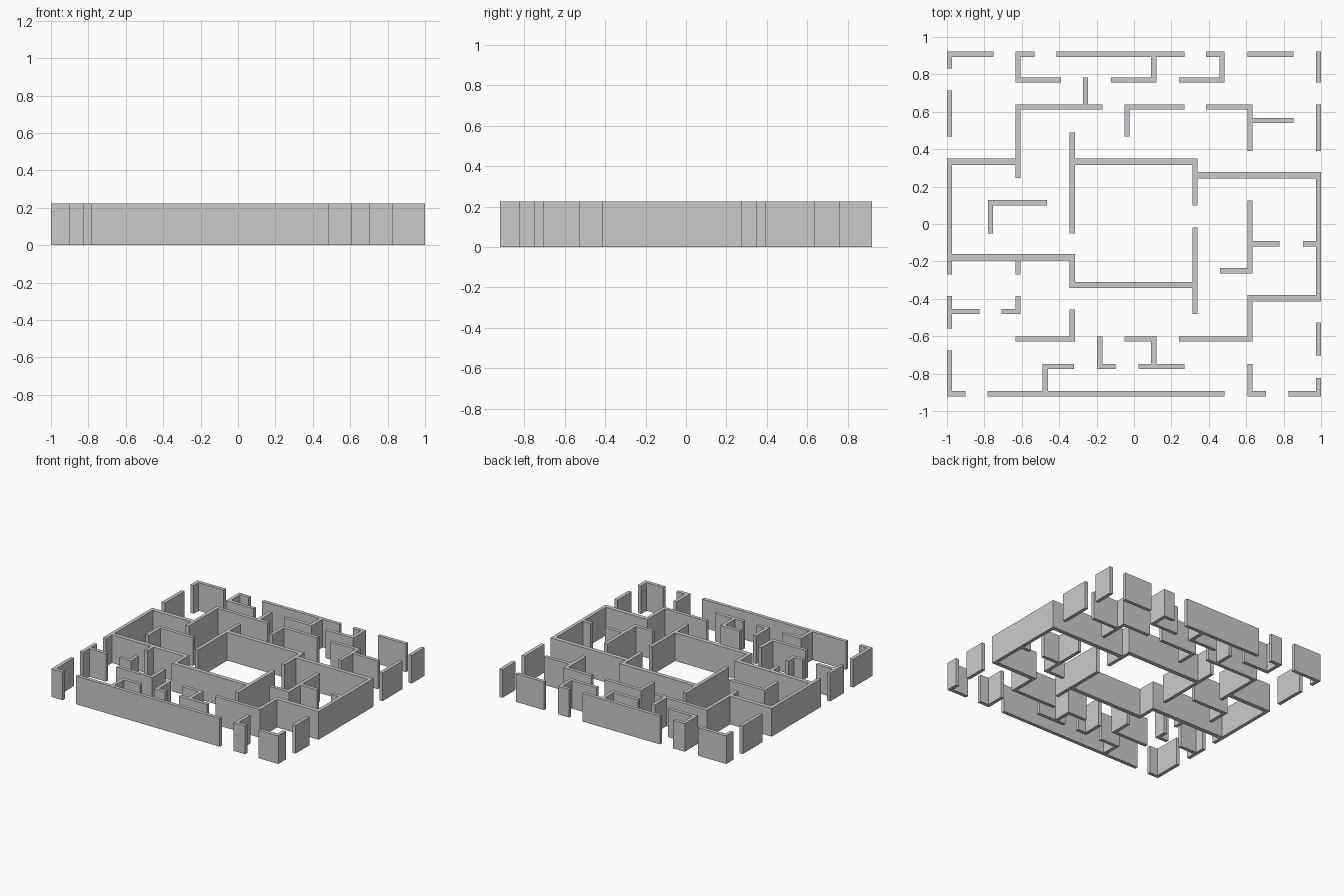
import bpy, bmesh

if "Cube" in bpy.data.objects:
    bpy.data.objects.remove(bpy.data.objects["Cube"])

HEIGHT = 0.224
HALF = 0.014          # half wall thickness
HALF_LONG = 0.017     # the long room walls are slightly thicker

# Walls running along x: row y -> spans between wall centre lines
rows = {
    0.907: [(-.986, -.765), (-.62, -.545), (-.4, .255), (.4, .47), (.62, .84)],
    0.77: [(-.62, -.405), (-.11, .105), (.255, .47)],
    0.625: [(-.62, -.183), (-.038, .255), (.4, .62)],
    0.553: [(.62, .84)],
    0.113: [(-.767, -.48)],
    -0.105: [(.62, .765), (.917, .986)],
    -0.25: [(.475, .62)],
    -0.468: [(-.986, -.84), (-.694, -.62)],
    -0.615: [(-.62, -.33), (-.038, .105), (.255, .62)],
    -0.762: [(-.475, -.335), (-.183, -.113), (.037, .255)],
    -0.907: [(-.986, -.914), (-.77, .47), (.62, .693), (.84, .986)],
}
long_rows = {
    0.333: [(-.986, -.62), (-.33, .326)],
    0.26: [(.326, .986)],
    -0.178: [(-.986, -.33)],
    -0.326: [(-.33, .326)],
    -0.397: [(.62, .986)],
}
# Walls running along y: column x -> spans between wall centre lines
columns = {
    -0.986: [(.845, .907), (.481, .7), (-.256, .336), (-.545, -.398), (-.907, -.69)],
    -0.767: [(-.036, .113)],
    -0.62: [(.77, .907), (.26, .625), (-.256, -.178), (-.468, -.398)],
    -0.475: [(-.907, -.762)],
    -0.33: [(-.036, .476), (-.329, -.178), (-.615, -.471)],
    -0.26: [(.625, .77)],
    -0.183: [(-.762, -.615)],
    -0.038: [(.481, .625)],
    0.105: [(.77, .907), (-.762, -.615)],
    0.326: [(.114, .336), (-.468, -.032)],
    0.47: [(.77, .907)],
    0.62: [(.404, .625), (-.25, .111), (-.615, -.397), (-.907, -.762)],
    0.986: [(.77, .907), (.404, .625), (-.4, .263), (-.69, -.541), (-.907, -.838)],
}

# Footprint rectangles (x0, x1, y0, y1)
rects = []
for table, half in ((rows, HALF), (long_rows, HALF_LONG)):
    for y, spans in table.items():
        rects += [(a - HALF, b + HALF, y - half, y + half) for a, b in spans]
for x, spans in columns.items():
    rects += [(x - HALF, x + HALF, a - HALF, b + HALF) for a, b in spans]
rects = [tuple(round(v, 4) for v in r) for r in rects]

# Cells of the merged footprint
xs = sorted({v for r in rects for v in r[:2]})
ys = sorted({v for r in rects for v in r[2:]})
cells = set()
for x0, x1, y0, y1 in rects:
    for i in range(xs.index(x0), xs.index(x1)):
        for j in range(ys.index(y0), ys.index(y1)):
            cells.add((i, j))


def take_connected(cells):
    """Remove one connected piece from the footprint and return it."""
    stack, piece = [min(cells)], []
    cells.discard(stack[0])
    while stack:
        i, j = stack.pop()
        piece.append((i, j))
        for n in ((i + 1, j), (i - 1, j), (i, j + 1), (i, j - 1)):
            if n in cells:
                cells.remove(n)
                stack.append(n)
    return piece


def build_wall(name, piece):
    """Raise one footprint piece into a clean solid wall."""
    bm = bmesh.new()
    verts = {}
    for i, j in piece:
        corners = ((i, j), (i + 1, j), (i + 1, j + 1), (i, j + 1))
        for c in corners:
            if c not in verts:
                verts[c] = bm.verts.new((xs[c[0]], ys[c[1]], 0))
        bm.faces.new([verts[c] for c in corners])
    ext = bmesh.ops.extrude_face_region(bm, geom=bm.faces[:], use_keep_orig=True)
    top = [g for g in ext["geom"] if isinstance(g, bmesh.types.BMVert)]
    bmesh.ops.translate(bm, verts=top, vec=(0, 0, HEIGHT))
    bmesh.ops.recalc_face_normals(bm, faces=bm.faces[:])
    bmesh.ops.dissolve_limit(bm, angle_limit=0.01, verts=bm.verts[:], edges=bm.edges[:])
    mesh = bpy.data.meshes.new(name)
    bm.to_mesh(mesh)
    bm.free()
    bpy.context.collection.objects.link(bpy.data.objects.new(name, mesh))


# One object per free-standing run of wall
count = 0
while cells:
    piece = take_connected(cells)
    count += 1
    outer = any(i in (0, len(xs) - 2) or j in (0, len(ys) - 2) for i, j in piece)
    build_wall(f"{'outer' if outer else 'inner'}_wall_{count:02d}", piece)
